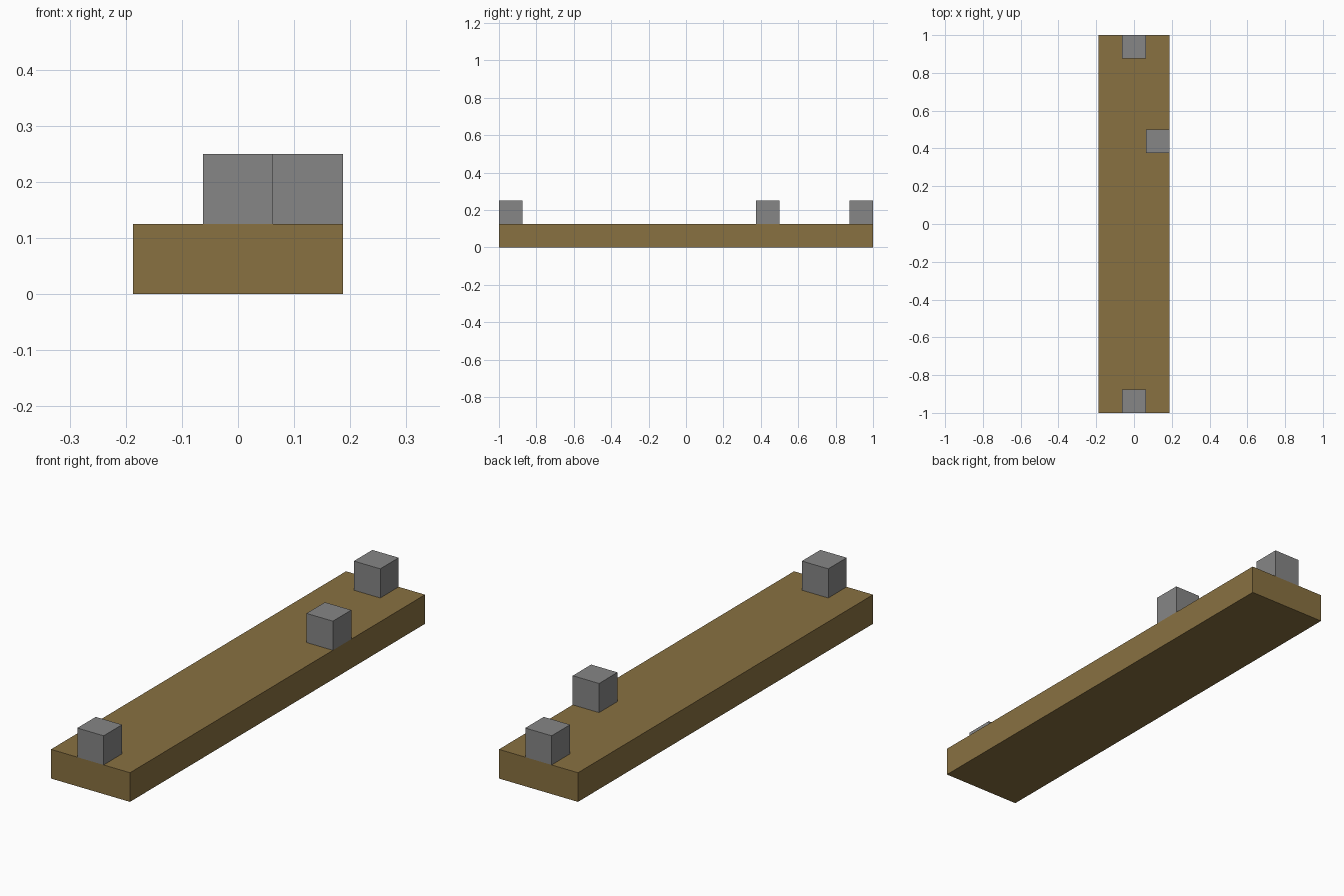
import bpy
from mathutils import Vector

cube = bpy.data.objects.get("Cube")
if cube:
    bpy.data.objects.remove(cube, do_unlink=True)


def make_material(name, rgb):
    mat = bpy.data.materials.new(name)
    mat.use_nodes = True
    color = (*rgb, 1.0)
    mat.diffuse_color = color
    mat.node_tree.nodes["Principled BSDF"].inputs["Base Color"].default_value = color
    return mat


def add_box(name, center, size, mat):
    bpy.ops.mesh.primitive_cube_add(size=1, location=center)
    obj = bpy.context.object
    obj.name = name
    # Keep the object scale clean by sizing the mesh itself
    for v in obj.data.vertices:
        v.co *= Vector(size)
    obj.data.materials.append(mat)
    return obj


brown = make_material("wood brown", (0.25, 0.165, 0.053))
grey = make_material("stone grey", (0.24, 0.24, 0.24))

UNIT = 0.125  # plank thickness and block edge
WIDTH, LENGTH = 3 * UNIT, 16 * UNIT

# Long flat plank
add_box("plank", (0, 0, UNIT / 2), (WIDTH, LENGTH, UNIT), brown)

# Cube blocks resting on the plank: one at each end, one on the left edge
blocks = {
    "front_block": (0, -7.5 * UNIT),
    "back_block": (0, 7.5 * UNIT),
    "left_edge_block": (UNIT, 3.5 * UNIT),
}
for name, (x, y) in blocks.items():
    add_box(name, (x, y, 1.5 * UNIT), (UNIT, UNIT, UNIT), grey)
